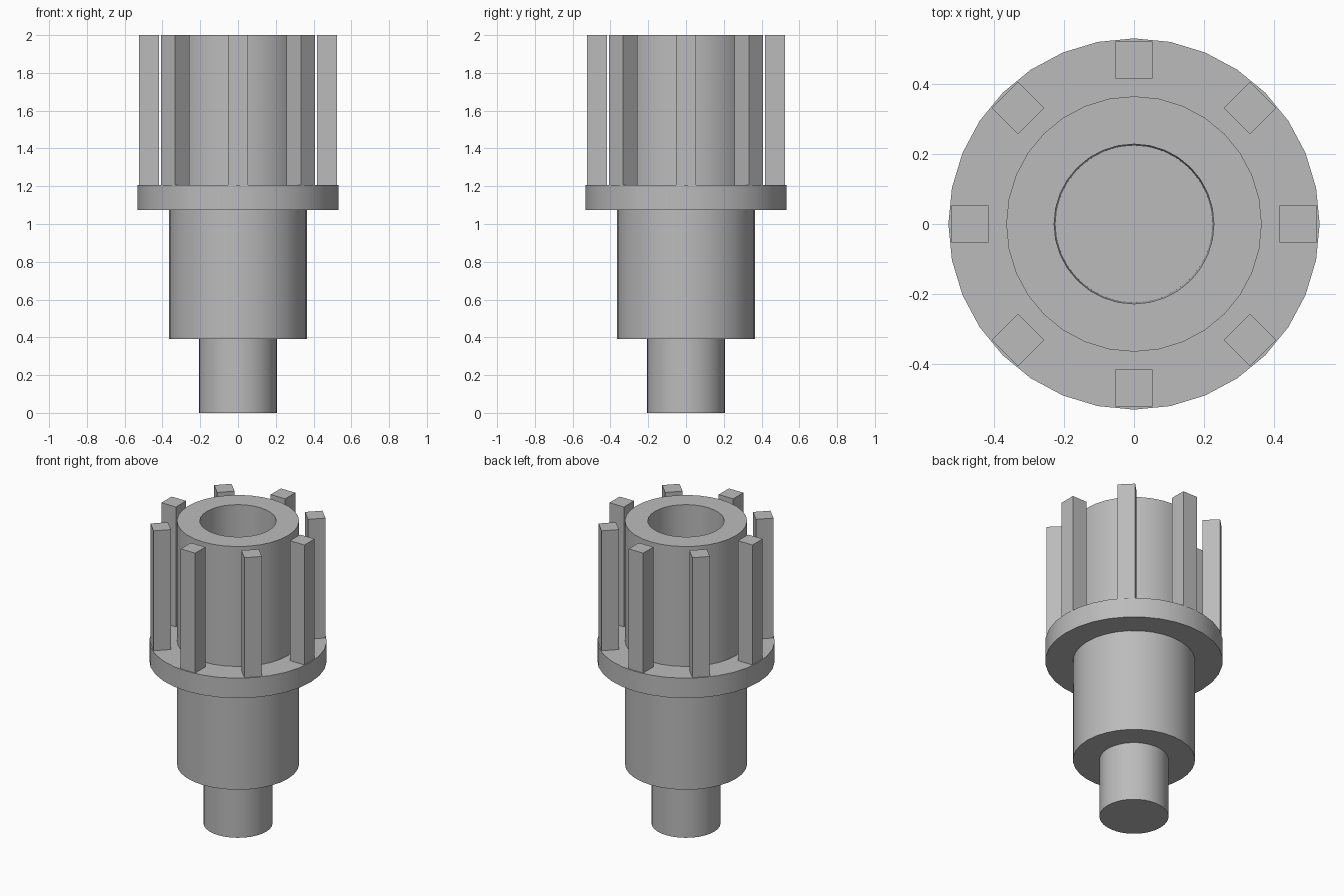
import bpy, math
from mathutils import Matrix

old = bpy.data.objects.get("Cube")
if old:
    bpy.data.objects.remove(old, do_unlink=True)

SEGMENTS = 32

grey = bpy.data.materials.new("plain_grey")
grey.use_nodes = True
colour = (0.5, 0.5, 0.5, 1)
grey.diffuse_color = colour
grey.node_tree.nodes["Principled BSDF"].inputs["Base Color"].default_value = colour


def lathe(name, profile):
    """Revolve (radius, z) points around z; end points on the axis become caps."""
    verts, rings, faces = [], [], []
    for r, z in profile:
        rings.append(len(verts))
        for i in range(SEGMENTS):
            a = math.tau * i / SEGMENTS
            verts.append((r * math.cos(a), r * math.sin(a), z))
    for a, b in zip(rings, rings[1:]):
        for i in range(SEGMENTS):
            j = (i + 1) % SEGMENTS
            faces.append((a + i, a + j, b + j, b + i))
    faces.append(tuple(reversed(range(SEGMENTS))))
    faces.append(tuple(rings[-1] + i for i in range(SEGMENTS)))
    mesh = bpy.data.meshes.new(name)
    mesh.from_pydata(verts, [], faces)
    mesh.materials.append(grey)
    obj = bpy.data.objects.new(name, mesh)
    bpy.context.collection.objects.link(obj)
    bpy.ops.object.select_all(action='DESELECT')
    bpy.context.view_layer.objects.active = obj
    obj.select_set(True)
    bpy.ops.object.shade_smooth_by_angle(angle=math.radians(30))
    return obj


# Narrow lower shaft
lathe("shaft", [(0.207, 0), (0.207, 0.392)])

# Main barrel with a blind bore from the top
lathe("barrel", [(0.366, 0.392), (0.366, 2), (0.229, 2), (0.225, 1.207)])

# Collar around the barrel
lathe("collar", [(0.532, 1.075), (0.532, 1.207)])

# Ring of upright square bars standing on the collar
for k in range(8):
    bpy.ops.mesh.primitive_cube_add(size=1)
    bar = bpy.context.object
    bar.name = f"upright_bar_{k + 1}"
    bar.data.transform(Matrix.Translation((0.47, 0, 1.603))
                       @ Matrix.Diagonal((0.106, 0.106, 0.794, 1)))
    bar.data.transform(Matrix.Rotation(math.tau * k / 8, 4, 'Z'))
    bar.data.materials.append(grey)
